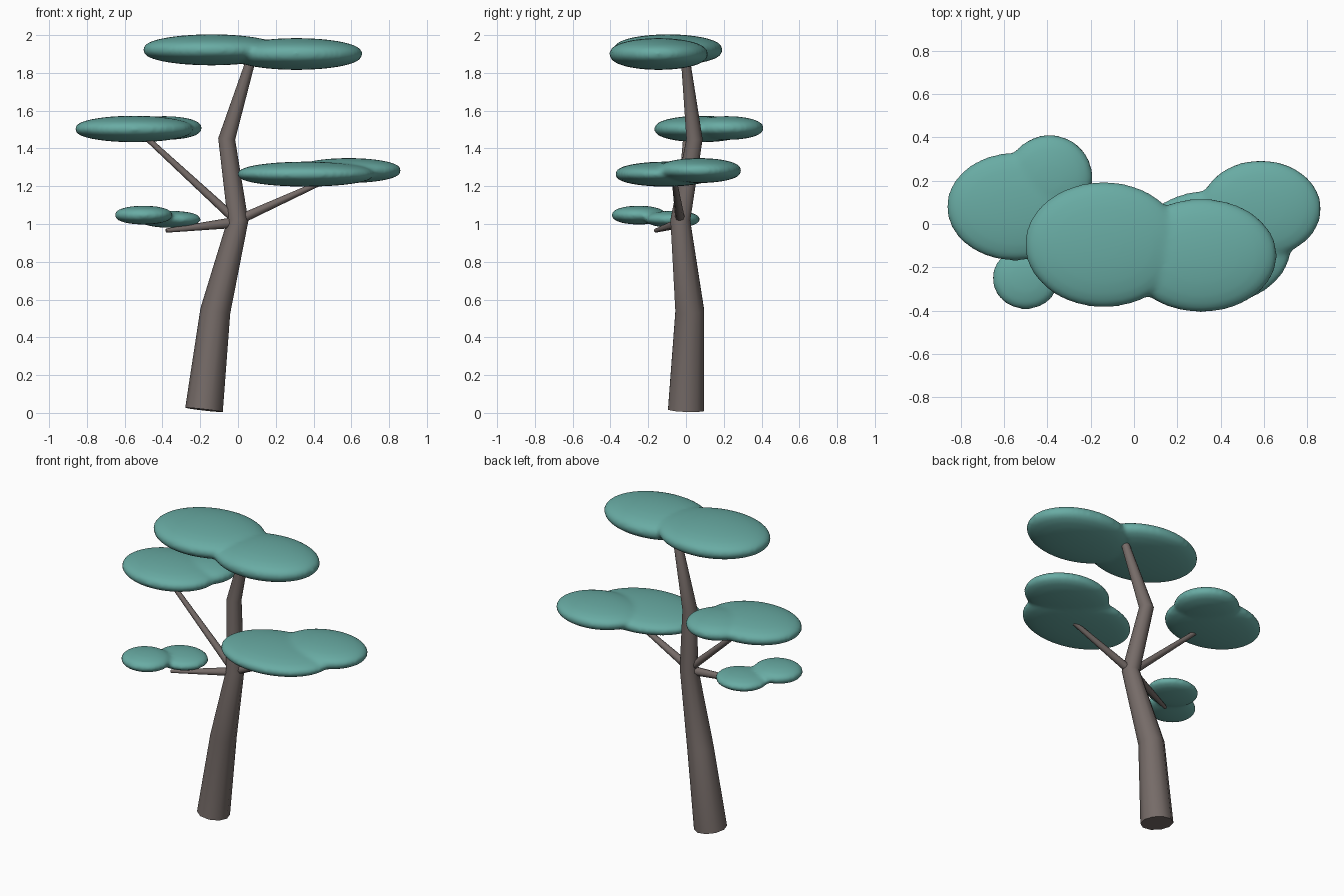
import bpy, bmesh, math
from mathutils import Vector

if "Cube" in bpy.data.objects:
    bpy.data.objects.remove(bpy.data.objects["Cube"])


def material(name, rgb):
    mat = bpy.data.materials.new(name)
    mat.use_nodes = True
    mat.diffuse_color = (*rgb, 1)
    mat.node_tree.nodes["Principled BSDF"].inputs["Base Color"].default_value = (*rgb, 1)
    return mat


BARK = material("grey_brown_bark", (0.18, 0.148, 0.138))
LEAF = material("teal_foliage", (0.14, 0.41, 0.37))


def finish(name, bm, mat):
    bmesh.ops.recalc_face_normals(bm, faces=bm.faces)
    mesh = bpy.data.meshes.new(name)
    bm.to_mesh(mesh)
    bm.free()
    mesh.materials.append(mat)
    obj = bpy.data.objects.new(name, mesh)
    bpy.context.collection.objects.link(obj)
    bpy.ops.object.select_all(action="DESELECT")
    obj.select_set(True)
    bpy.context.view_layer.objects.active = obj
    return obj


def limb(name, path, sides):
    """Tapered tube along a path of (x, y, z, radius)."""
    bm = bmesh.new()
    pts = [Vector(p[:3]) for p in path]
    rings = []
    for i, p in enumerate(pts):
        d = (pts[min(i + 1, len(pts) - 1)] - pts[max(i - 1, 0)]).normalized()
        u = d.cross(Vector((0, 1, 0))).normalized()
        v = d.cross(u)
        angles = [2 * math.pi * k / sides for k in range(sides)]
        rings.append([bm.verts.new(p + path[i][3] * (u * math.cos(a) + v * math.sin(a)))
                      for a in angles])
    for a, b in zip(rings, rings[1:]):
        for k in range(sides):
            n = (k + 1) % sides
            bm.faces.new((a[k], a[n], b[n], b[k]))
    bm.faces.new(rings[0])
    bm.faces.new(rings[-1])
    finish(name, bm, BARK)
    bpy.ops.object.shade_smooth_by_angle(angle=math.radians(50))


def foliage(name, lobes):
    """Flat cloud of blended lobes, each (centre, radii)."""
    bm = bmesh.new()
    for centre, radii in lobes:
        ball = bmesh.ops.create_icosphere(bm, subdivisions=4, radius=1)
        for vert in ball["verts"]:
            c = vert.co
            c.z = math.copysign(abs(c.z) ** 0.85, c.z)  # blunter rim
            vert.co = Vector([centre[i] + c[i] * radii[i] for i in range(3)])
    obj = finish(name, bm, LEAF)
    remesh = obj.modifiers.new("blend", "REMESH")
    remesh.mode = "VOXEL"
    remesh.voxel_size = 0.014
    remesh.use_smooth_shade = True
    smooth = obj.modifiers.new("soften", "SMOOTH")
    smooth.factor = 0.5
    smooth.iterations = 8
    bpy.ops.object.shade_smooth()


# Bent trunk and the three branches
limb("trunk", [(-0.18, 0, 0.016, 0.1), (-0.12, 0.02, 0.54, 0.08), (0, -0.03, 1.02, 0.055),
               (-0.06, 0.045, 1.45, 0.045), (0.075, -0.005, 1.89, 0.024)], 10)
limb("upper_right_branch", [(0, -0.03, 1.01, 0.024), (-0.5, 0, 1.47, 0.014)], 8)
limb("lower_right_branch", [(0, -0.02, 1.01, 0.03), (-0.38, -0.16, 0.965, 0.011)], 8)
limb("left_branch", [(0, -0.03, 1.02, 0.026), (0.44, -0.06, 1.22, 0.014)], 8)

# Flat foliage pads
foliage("top_foliage", [((-0.14, -0.095, 1.922), (0.365, 0.29, 0.082)),
                        ((0.31, -0.145, 1.9), (0.35, 0.262, 0.084))])
foliage("upper_right_foliage", [((-0.55, 0.08, 1.503), (0.315, 0.25, 0.07)),
                                ((-0.39, 0.215, 1.508), (0.2, 0.197, 0.063))])
foliage("lower_right_foliage", [((-0.5, -0.25, 1.047), (0.155, 0.145, 0.05)),
                                ((-0.36, -0.07, 1.025), (0.165, 0.145, 0.045))])
foliage("left_foliage", [((0.36, -0.11, 1.264), (0.365, 0.267, 0.066)),
                         ((0.585, 0.07, 1.283), (0.28, 0.225, 0.066))])
